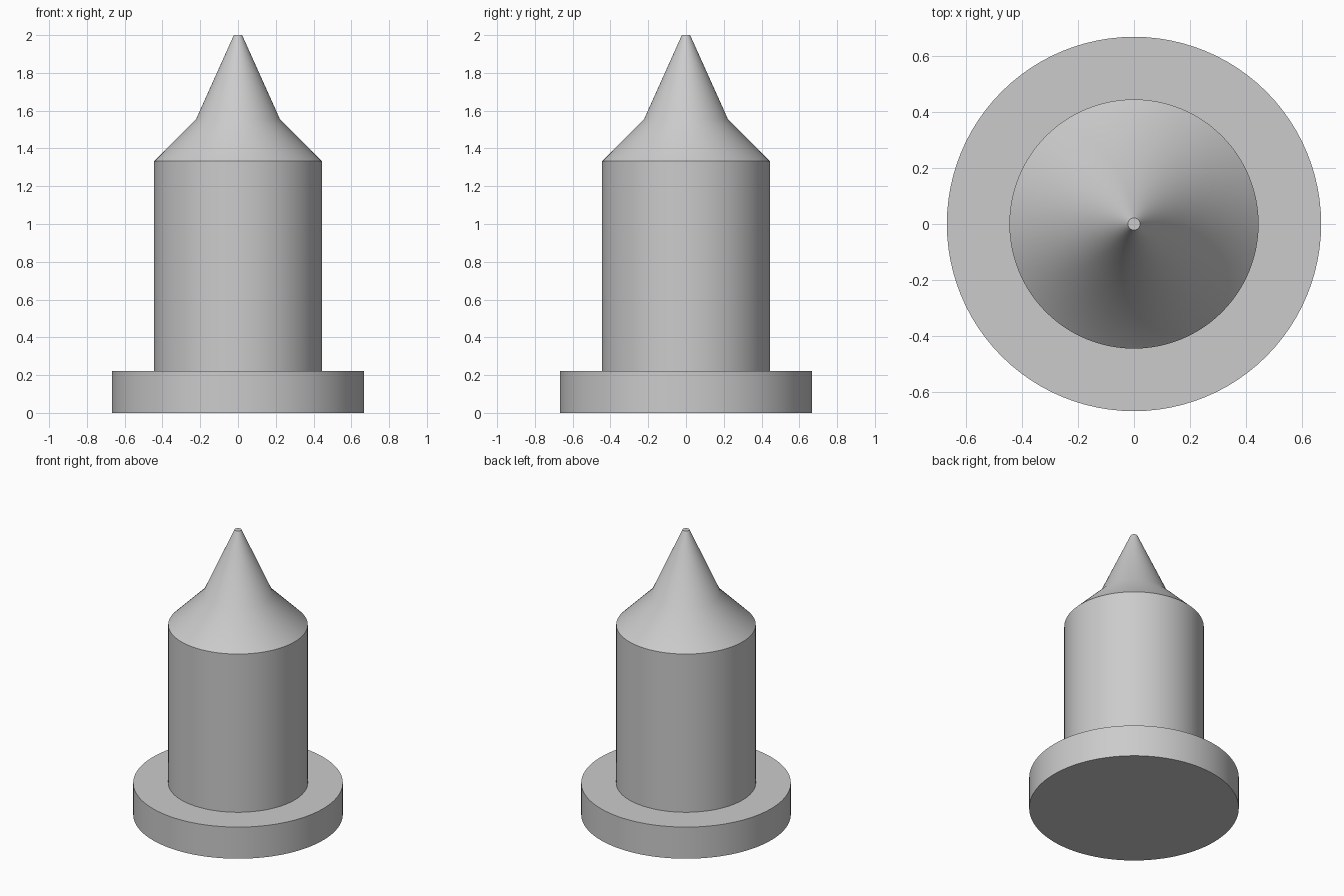
import bpy
import bmesh
from math import cos, sin, pi, radians

cube = bpy.data.objects.get("Cube")
if cube:
    bpy.data.objects.remove(cube, do_unlink=True)

SEGMENTS = 96

# Plain grey material
grey = bpy.data.materials.new("plain_grey")
grey.use_nodes = True
colour = (0.6, 0.6, 0.6, 1)
grey.diffuse_color = colour
grey.node_tree.nodes["Principled BSDF"].inputs["Base Color"].default_value = colour


def lathe(name, profile, material):
    """Turn a (radius, height) profile around z into a closed solid."""
    bm = bmesh.new()
    angles = [2 * pi * i / SEGMENTS for i in range(SEGMENTS)]
    rings = [[bm.verts.new((r * cos(a), r * sin(a), z)) for a in angles]
             for r, z in profile]
    for low, high in zip(rings, rings[1:]):
        for i in range(SEGMENTS):
            j = (i + 1) % SEGMENTS
            bm.faces.new((low[i], low[j], high[j], high[i]))
    bm.faces.new(rings[0][::-1])
    bm.faces.new(rings[-1])
    mesh = bpy.data.meshes.new(name)
    bm.to_mesh(mesh)
    bm.free()
    mesh.materials.append(material)
    obj = bpy.data.objects.new(name, mesh)
    bpy.context.collection.objects.link(obj)
    bpy.ops.object.select_all(action="DESELECT")
    obj.select_set(True)
    bpy.context.view_layer.objects.active = obj
    bpy.ops.object.shade_smooth_by_angle(angle=radians(30))
    return obj


# One turned piece: wide flange, straight barrel, sloped shoulder, tapered tip
lathe("flanged_pointed_pin", [
    (0.667, 0), (0.667, 0.222),      # flange
    (0.444, 0.222), (0.444, 1.333),  # barrel
    (0.222, 1.555),                  # shoulder
    (0.022, 2),                      # blunt tip
], grey)
